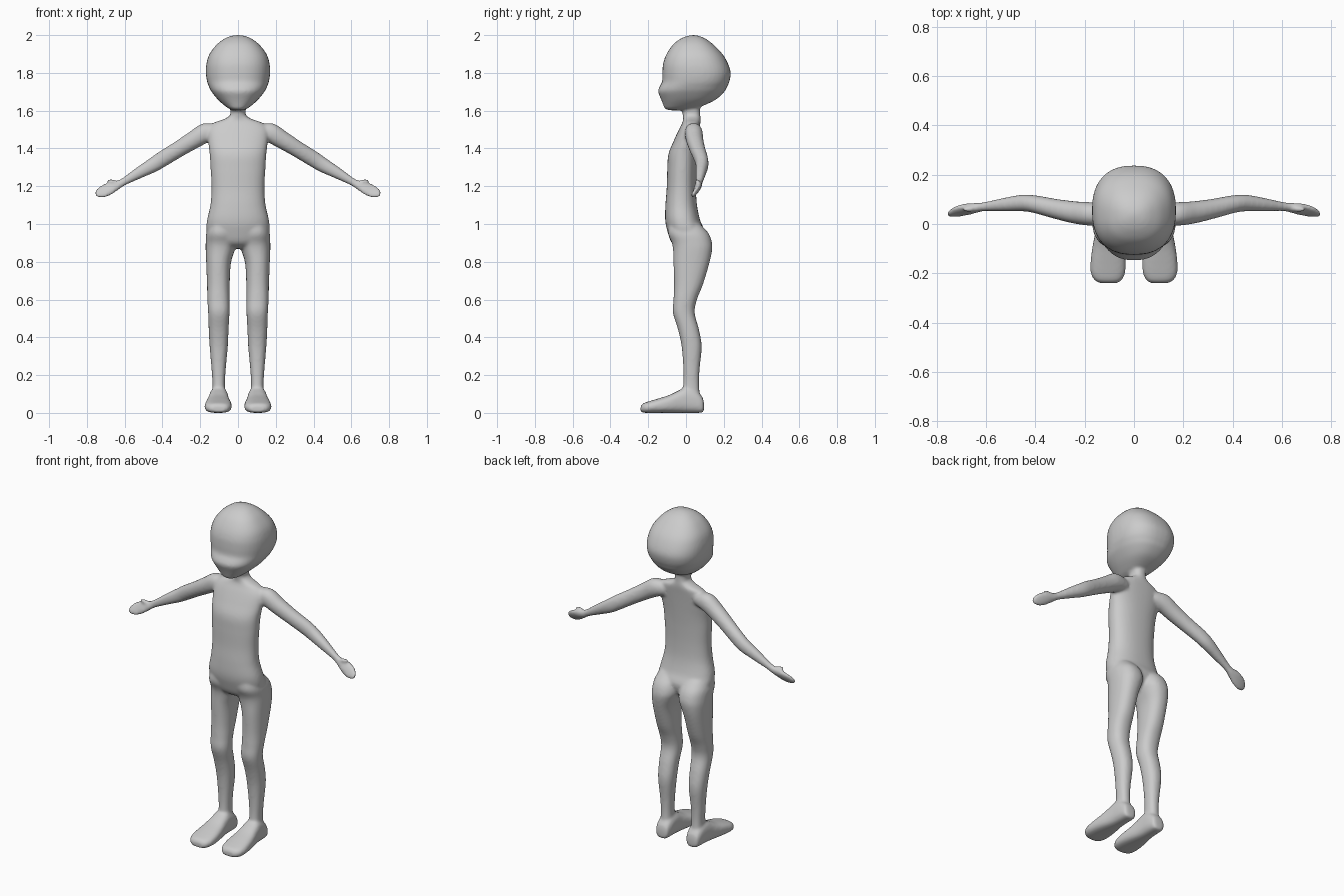
import bpy, bmesh, math
from mathutils import Vector

SIDES = 40
bm = bmesh.new()


def catmull(p0, p1, p2, p3, t):
    return [0.5 * (2*b + (c-a)*t + (2*a-5*b+4*c-d)*t*t + (3*b-a-3*c+d)*t**3)
            for a, b, c, d in zip(p0, p1, p2, p3)]


def loft(rings, power=2.2, steps=5, mirror=1):
    """Skin a tube through rings of (centre, half axis u, half axis v)."""
    keys = [[*c, *u, *v] for c, u, v in rings]
    keys = [keys[0]] + keys + [keys[-1]]
    dense = [catmull(*keys[i:i+4], s / steps)
             for i in range(len(keys) - 3) for s in range(steps)] + [keys[-1]]
    loops = []
    for k in dense:
        c, u, v = Vector(k[:3]), Vector(k[3:6]), Vector(k[6:])
        loop = []
        for i in range(SIDES):
            a = 2 * math.pi * i / SIDES
            ca, sa = math.cos(a), math.sin(a)
            p = (c + u * math.copysign(abs(ca)**(2/power), ca)
                 + v * math.copysign(abs(sa)**(2/power), sa))
            loop.append(bm.verts.new((p.x * mirror, p.y, p.z)))
        loops.append(loop)
    for a, b in zip(loops, loops[1:]):
        for i in range(SIDES):
            j = (i + 1) % SIDES
            bm.faces.new((a[i], a[j], b[j], b[i]))
    bm.faces.new(loops[0])
    bm.faces.new(loops[-1])


def level(z, x0, x1, y0, y1):
    """Horizontal ring from its extents."""
    return (((x0+x1)/2, (y0+y1)/2, z), ((x1-x0)/2, 0, 0), (0, (y1-y0)/2, 0))


def slice_y(y, x0, x1, z0, z1):
    """Upright ring facing forwards."""
    return (((x0+x1)/2, y, (z0+z1)/2), ((x1-x0)/2, 0, 0), (0, 0, (z1-z0)/2))


def limb(points, wide_dir):
    """Rings square to a path of (x, y, z, half width, half thickness)."""
    out = []
    for i, p in enumerate(points):
        a, b = points[max(i-1, 0)], points[min(i+1, len(points)-1)]
        t = (Vector(b[:3]) - Vector(a[:3])).normalized()
        w = Vector(wide_dir)
        w = (w - t * w.dot(t)).normalized()
        out.append((p[:3], w * p[3], t.cross(w) * p[4]))
    return out


# Head: z, half width, front, back
head = [(1.602, .025, -.09, .0), (1.612, .05, -.113, .05), (1.63, .075, -.12, .10),
        (1.66, .108, -.132, .16), (1.70, .14, -.148, .203), (1.725, .153, -.141, .217),
        (1.755, .164, -.126, .23), (1.80, .17, -.125, .237), (1.85, .167, -.121, .222),
        (1.90, .151, -.103, .193), (1.95, .113, -.069, .145), (1.98, .073, -.03, .105),
        (1.994, .042, .003, .073), (2.0, .012, .03, .05)]
loft([level(z, -w, w, f, b) for z, w, f, b in head], 2.4)

# Torso and neck
torso = [(.87, .05, -.03, .04), (.90, .13, -.075, .08), (.96, .165, -.098, .098),
         (1.02, .164, -.11, .075), (1.10, .146, -.109, .058), (1.19, .14, -.102, .053),
         (1.29, .145, -.099, .055), (1.37, .15, -.093, .06), (1.44, .158, -.065, .066),
         (1.50, .158, -.038, .072), (1.535, .13, -.02, .076), (1.555, .075, -.015, .077),
         (1.575, .043, -.017, .076), (1.60, .04, -.02, .075), (1.64, .045, -.02, .075)]
loft([level(z, -w, w, f, b) for z, w, f, b in torso], 2.3)

# Legs: z, inner, outer, front, back
leg = [(1.0, .02, .15, -.09, .075), (.95, .008, .168, -.095, .12),
       (.90, .006, .171, -.075, .138), (.86, .018, .171, -.068, .138),
       (.79, .038, .168, -.066, .123), (.68, .044, .164, -.063, .09),
       (.60, .045, .162, -.066, .058), (.53, .045, .158, -.069, .046),
       (.44, .05, .155, -.042, .069), (.35, .054, .15, -.023, .083),
       (.23, .065, .14, -.014, .072), (.14, .069, .135, -.016, .07), (.04, .062, .14, -.03, .08)]

# Feet: y, inner, outer, sole, top
foot = [(.095, .075, .125, .008, .05), (.086, .062, .14, .001, .085), (.05, .055, .147, 0, .12),
        (.0, .052, .152, 0, .135), (-.04, .048, .158, 0, .118), (-.09, .04, .168, 0, .094),
        (-.15, .033, .176, 0, .075), (-.20, .036, .175, 0, .06),
        (-.228, .05, .16, .001, .05), (-.24, .065, .14, .006, .036)]

# Arms: x, y, z, half height, half depth
arm = [(.10, .035, 1.49, .038, .035), (.17, .04, 1.483, .052, .047),
       (.24, .047, 1.442, .047, .045), (.32, .062, 1.393, .043, .04),
       (.40, .08, 1.344, .042, .036), (.45, .085, 1.312, .039, .034),
       (.52, .079, 1.273, .031, .028), (.60, .071, 1.227, .021, .019),
       (.64, .068, 1.206, .021, .018)]

# Hands: a flat paddle and a small thumb
hand = [(.605, .07, 1.222, .018, .017), (.64, .066, 1.205, .025, .018),
        (.675, .06, 1.19, .035, .017), (.705, .053, 1.176, .037, .014),
        (.733, .044, 1.164, .031, .011), (.75, .037, 1.157, .018, .008),
        (.756, .035, 1.154, .007, .005)]
thumb = [(.635, .064, 1.21, .013, .013), (.66, .06, 1.224, .012, .012),
         (.68, .058, 1.229, .01, .01), (.695, .056, 1.23, .006, .006)]

for side in (1, -1):
    loft([level(*r) for r in leg], 2.3, mirror=side)
    loft([slice_y(*r) for r in foot], 2.7, mirror=side)
    loft(limb(arm, (0, 0, 1)), 2.1, mirror=side)
    loft(limb(hand, (0, .5, .85)), 2.2, mirror=side)
    loft(limb(thumb, (0, 0, 1)), 2, mirror=side)

bmesh.ops.recalc_face_normals(bm, faces=bm.faces)
mesh = bpy.data.meshes.new("body")
bm.to_mesh(mesh)
bm.free()
body = bpy.data.objects.new("body", mesh)
bpy.context.collection.objects.link(body)

skin = bpy.data.materials.new("plain_grey")
skin.diffuse_color = (0.6, 0.6, 0.6, 1)
mesh.materials.append(skin)

# Fuse all parts into one soft skin
fuse = body.modifiers.new("fuse", 'REMESH')
fuse.mode = 'VOXEL'
fuse.voxel_size = 0.008
fuse.use_smooth_shade = True
soften = body.modifiers.new("soften", 'SMOOTH')
soften.factor = 0.5
soften.iterations = 8
